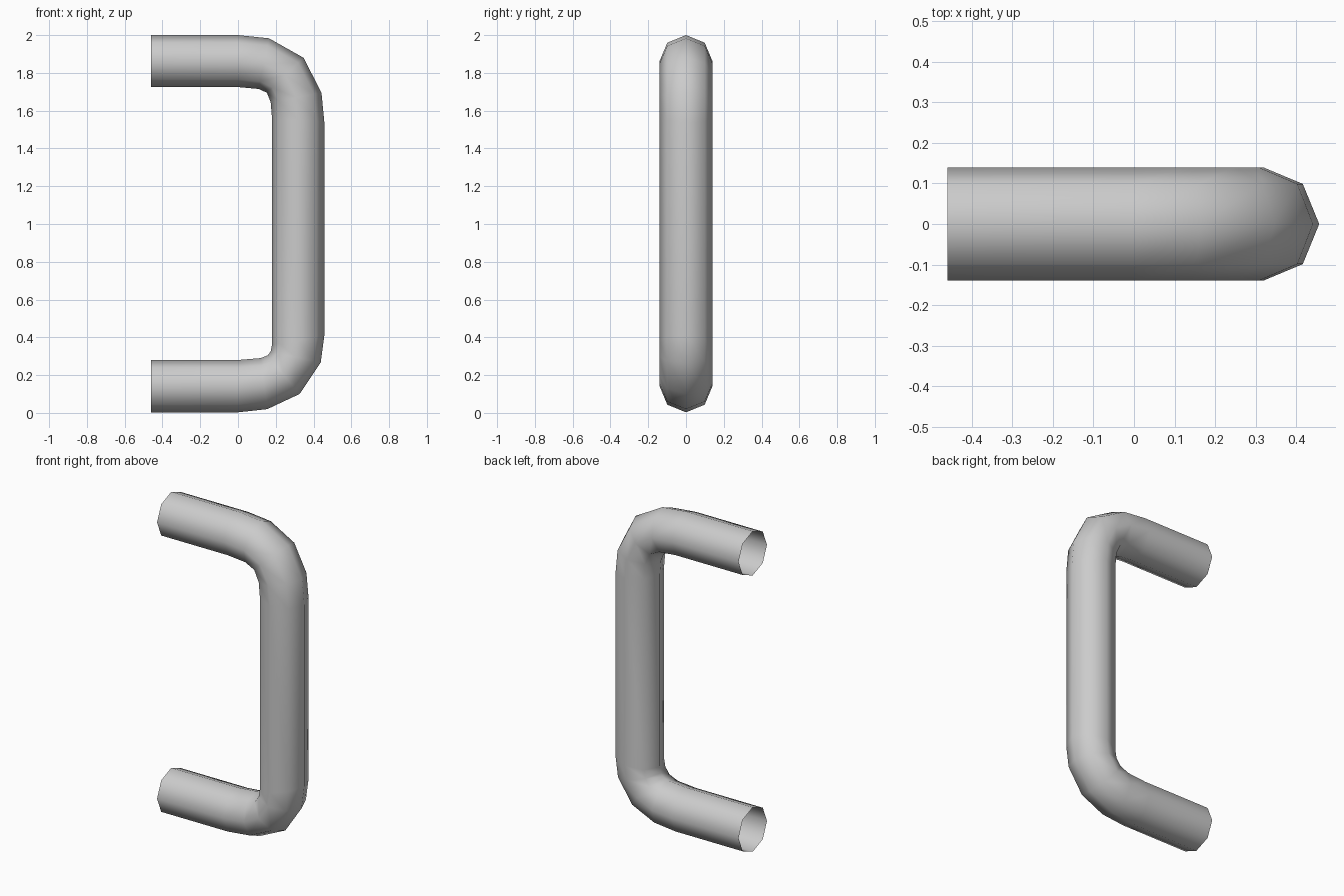
import bpy, bmesh, math
from mathutils import Vector

if "Cube" in bpy.data.objects:
    bpy.data.objects.remove(bpy.data.objects["Cube"])

SIDES = 8
HALF_DEPTH = 0.14

# Tube stations as (outer x, outer z, inner x, inner z), from top end to bottom end
stations = [
    (-0.46, 2.00, -0.46, 1.725),
    (0.00, 2.00, 0.00, 1.725),
    (0.164, 1.983, 0.11, 1.715),
    (0.347, 1.88, 0.153, 1.695),
    (0.442, 1.695, 0.173, 1.645),
    (0.457, 1.54, 0.18, 1.56),
    (0.457, 0.41, 0.18, 0.36),
    (0.438, 0.267, 0.173, 0.325),
    (0.326, 0.10, 0.158, 0.305),
    (0.155, 0.02, 0.12, 0.29),
    (0.00, 0.003, 0.00, 0.28),
    (-0.46, 0.003, -0.46, 0.28),
]

# Handle: open-ended octagonal tube swept through the stations
bm = bmesh.new()
rings = []
for ox, oz, ix, iz in stations:
    outer, inner = Vector((ox, 0, oz)), Vector((ix, 0, iz))
    centre, arm = (outer + inner) / 2, (outer - inner) / 2
    ring = []
    for i in range(SIDES):
        a = 2 * math.pi * i / SIDES
        ring.append(bm.verts.new(centre + arm * math.cos(a)
                                 + Vector((0, HALF_DEPTH * math.sin(a), 0))))
    rings.append(ring)
for r0, r1 in zip(rings, rings[1:]):
    for i in range(SIDES):
        j = (i + 1) % SIDES
        bm.faces.new((r0[i], r0[j], r1[j], r1[i]))
bmesh.ops.recalc_face_normals(bm, faces=bm.faces)
for f in bm.faces:
    f.smooth = True

mesh = bpy.data.meshes.new("handle")
bm.to_mesh(mesh)
bm.free()
handle = bpy.data.objects.new("handle", mesh)
bpy.context.collection.objects.link(handle)
